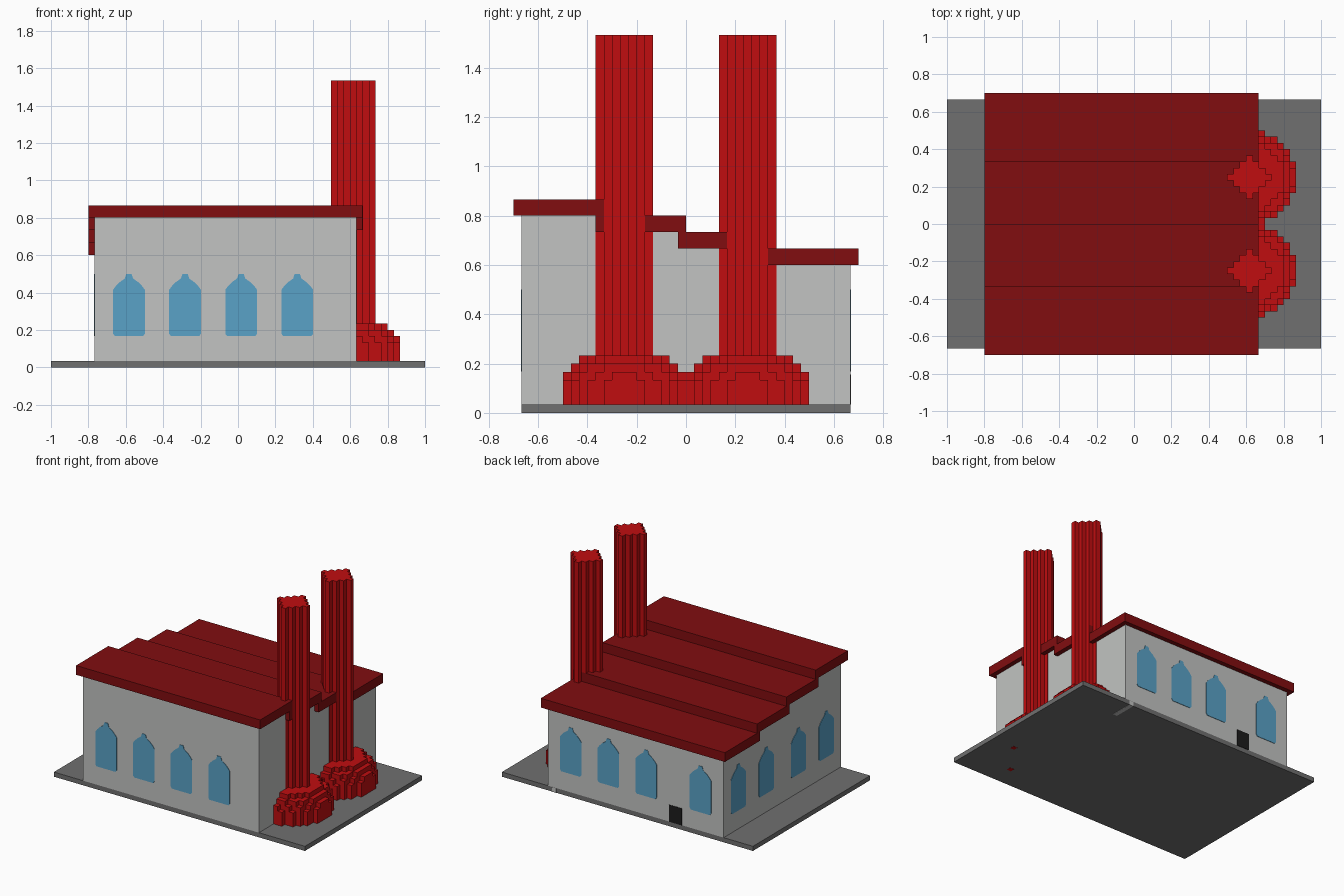
import bpy, bmesh, math
from mathutils import Vector

cube = bpy.data.objects.get("Cube")
if cube:
    bpy.data.objects.remove(cube, do_unlink=True)

U = 1 / 30  # block size


def material(name, rgb):
    m = bpy.data.materials.new(name)
    m.use_nodes = True
    col = (*rgb, 1)
    m.diffuse_color = col
    bsdf = m.node_tree.nodes["Principled BSDF"]
    bsdf.inputs["Base Color"].default_value = col
    bsdf.inputs["Roughness"].default_value = 0.8
    return m


WALL = material("light grey wall", (0.54, 0.55, 0.54))
BASE = material("dark grey paving", (0.16, 0.16, 0.16))
ROOF = material("dark red roof", (0.22, 0.004, 0.005))
BRICK = material("bright red brick", (0.53, 0.004, 0.005))
GLASS = material("blue glass", (0.1, 0.36, 0.57))
DOOR = material("black door", (0.012, 0.012, 0.012))


def finish(name, bm, mat):
    bmesh.ops.recalc_face_normals(bm, faces=bm.faces)
    me = bpy.data.meshes.new(name)
    bm.to_mesh(me)
    bm.free()
    me.materials.append(mat)
    ob = bpy.data.objects.new(name, me)
    bpy.context.collection.objects.link(ob)
    return ob


def add_box(bm, lo, hi):
    lo, hi = Vector(lo), Vector(hi)
    verts = bmesh.ops.create_cube(bm, size=1)["verts"]
    for v in verts:
        v.co = (lo + hi) / 2 + v.co * (hi - lo)


def box(name, lo, hi, mat):
    bm = bmesh.new()
    add_box(bm, lo, hi)
    return finish(name, bm, mat)


def prism(name, points, offset, mat):
    """Extrude a flat outline of 3D points along an offset."""
    bm = bmesh.new()
    face = bm.faces.new([bm.verts.new(p) for p in points])
    ext = bmesh.ops.extrude_face_region(bm, geom=[face])["geom"]
    bmesh.ops.translate(bm, vec=offset,
                        verts=[g for g in ext if isinstance(g, bmesh.types.BMVert)])
    return finish(name, bm, mat)


# Paving slab
box("base_slab", (-1, -20 * U, 0), (1, 20 * U, U), BASE)

# Stepped hall body, one height step per quarter
outline = [(-20 * U, U)]
for i in range(4):
    top = (24 - 2 * i) * U
    outline += [((-20 + 10 * i) * U, top), ((-10 + 10 * i) * U, top)]
outline.append((20 * U, U))
prism("hall_walls", [(-23 * U, y, z) for y, z in outline], (42 * U, 0, 0), WALL)

# Overhanging roof slabs stepping down to the back
for i, (y0, y1) in enumerate([(-21, -10), (-11, 0), (-1, 10), (9, 21)]):
    z = (24 - 2 * i) * U
    box(f"roof_slab_{i + 1}", (-24 * U, y0 * U, z), (20 * U, y1 * U, z + 2 * U), ROOF)

# Pointed arch windows, half outline mirrored about the middle
HALF = [(0.075, 0.167), (0.085, 0.18), (0.085, 0.415), (0.07, 0.435),
        (0.05, 0.455), (0.022, 0.475), (0.014, 0.5)]
ARCH = HALF + [(-s, z) for s, z in reversed(HALF)]
T = 0.003  # plate thickness


def windows(side, centres, place, offset):
    for i, c in enumerate(centres):
        prism(f"{side}_window_{i + 1}", [place(c + s, z) for s, z in ARCH], offset, GLASS)


windows("front", (-0.583, -0.283, 0.017, 0.317), lambda s, z: (s, -20 * U, z), (0, -T, 0))
windows("back", (0.45, 0.15, -0.15, -0.583), lambda s, z: (s, 20 * U, z), (0, T, 0))
windows("side", (-0.5, -0.183, 0.183, 0.5), lambda s, z: (-23 * U, s, z), (-T, 0, 0))

# Back door
box("back_door", (-0.433, 20 * U, U), (-0.333, 20 * U + T, 0.155), DOOR)

# Chimneys: diamond of block columns, on a rounded stepped mound
CX = 18.5 * U
for side, cy in (("front", -0.25), ("back", 0.25)):
    bm = bmesh.new()
    for d in range(-3, 4):
        half = (3.5 - abs(d)) * U + 0.002
        y = cy + d * U
        add_box(bm, (CX - half, y - U / 2, U), (CX + half, y + U / 2, 46 * U))
    finish(f"{side}_chimney", bm, BRICK)

    bm = bmesh.new()
    z0 = U
    for radius, blocks in ((7.6, 4), (7.2, 5), (6.6, 6), (5.6, 7)):
        for d in range(-7, 8):
            if abs(d) > radius:
                continue
            reach = (math.floor(math.sqrt(radius ** 2 - d * d)) + 0.5) * U
            y = cy + d * U
            add_box(bm, (CX, y - U / 2, z0), (CX + reach, y + U / 2, blocks * U))
        z0 = blocks * U
    finish(f"{side}_chimney_mound", bm, BRICK)

# Small inlays in the paving
box("wall_footing", (17 * U, 15 * U, -0.001), (18 * U, 20 * U + 0.001, U - 0.002), WALL)
for i, (x, y) in enumerate([(0.817, -0.267), (0.65, -0.5)]):
    box(f"brick_footing_{i + 1}", (x - U / 2, y - U / 2, -0.001),
        (x + U / 2, y + U / 2, 0.01), BRICK)
